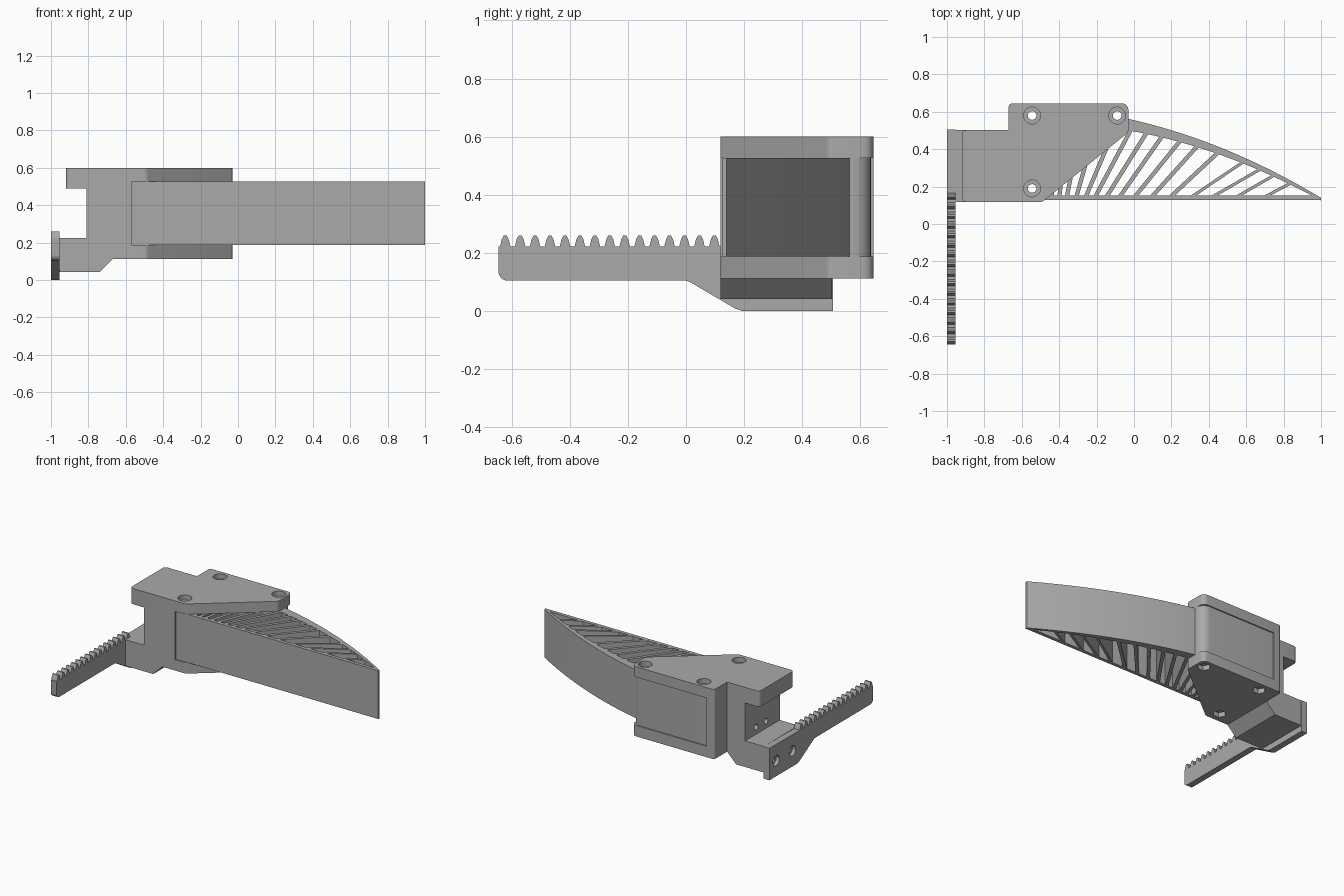
import bpy, bmesh, math
from mathutils import Vector

if "Cube" in bpy.data.objects:
    bpy.data.objects.remove(bpy.data.objects["Cube"], do_unlink=True)

grey = bpy.data.materials.new("mid_grey")
grey.use_nodes = True
grey.diffuse_color = (0.4, 0.4, 0.4, 1)
grey.node_tree.nodes["Principled BSDF"].inputs["Base Color"].default_value = (0.4, 0.4, 0.4, 1)


def rounded(corners, steps=6):
    """Outline from (u, v) or (u, v, radius) corners."""
    out = []
    for i, c in enumerate(corners):
        p = Vector(c[:2])
        if len(c) == 2:
            out.append(p)
            continue
        a = (Vector(corners[i - 1][:2]) - p).normalized()
        b = (Vector(corners[(i + 1) % len(corners)][:2]) - p).normalized()
        half = a.angle(b) / 2
        t = c[2] / math.tan(half)
        centre = p + (a + b).normalized() * (c[2] / math.sin(half))
        start, end = p + a * t - centre, p + b * t - centre
        sweep = start.angle_signed(end)
        for k in range(steps + 1):
            ang = -sweep * k / steps
            cs, sn = math.cos(ang), math.sin(ang)
            out.append(centre + Vector((start.x * cs - start.y * sn, start.x * sn + start.y * cs)))
    return out


def prism(name, outline, low, high, axis="z"):
    """Extrude a flat outline along one axis."""
    place = {"z": lambda u, v, h: (u, v, h),
             "y": lambda u, v, h: (u, h, v),
             "x": lambda u, v, h: (h, u, v)}[axis]
    bm = bmesh.new()
    ends = [[bm.verts.new(place(p[0], p[1], h)) for p in outline] for h in (low, high)]
    bm.faces.new(ends[0])
    bm.faces.new(ends[1])
    n = len(outline)
    for i in range(n):
        j = (i + 1) % n
        bm.faces.new((ends[0][i], ends[0][j], ends[1][j], ends[1][i]))
    bmesh.ops.recalc_face_normals(bm, faces=bm.faces)
    mesh = bpy.data.meshes.new(name)
    bm.to_mesh(mesh)
    bm.free()
    mesh.materials.append(grey)
    obj = bpy.data.objects.new(name, mesh)
    bpy.context.collection.objects.link(obj)
    return obj


def activate(obj):
    bpy.ops.object.select_all(action="DESELECT")
    obj.select_set(True)
    bpy.context.view_layer.objects.active = obj


def drill(targets, centre, radius, low, high, axis="z", sides=28):
    """Cut a round or hexagonal hole out of the given parts."""
    ring = [(centre[0] + radius * math.cos(math.tau * k / sides),
             centre[1] + radius * math.sin(math.tau * k / sides)) for k in range(sides)]
    cutter = prism("cutter", ring, low, high, axis)
    cutter.hide_render = True
    for obj in targets:
        activate(obj)
        mod = obj.modifiers.new("hole", "BOOLEAN")
        mod.operation = "DIFFERENCE"
        mod.solver = "EXACT"
        mod.object = cutter
        bpy.ops.object.modifier_apply(modifier=mod.name)
    bpy.data.objects.remove(cutter, do_unlink=True)


# Clamp plates and the carriage body between them
slant = [(-0.49, 0.118, 0.04), (-0.03, 0.49, 0.03), (-0.03, 0.645, 0.035)]
top_plate = prism("top_plate", rounded(
    [(-0.92, 0.118, 0.025)] + slant + [(-0.67, 0.645, 0.02), (-0.67, 0.502), (-0.92, 0.502, 0.025)]), 0.527, 0.6)
bottom_plate = prism("bottom_plate", rounded(
    [(-0.67, 0.118)] + slant + [(-0.67, 0.645, 0.02)]), 0.112, 0.188)
overhang = prism("top_overhang", rounded(
    [(-0.92, 0.118, 0.025), (-0.7, 0.118), (-0.7, 0.502), (-0.92, 0.502, 0.025)]), 0.49, 0.527)
body = prism("carriage_body", [
    (-0.81, 0.527), (-0.81, 0.225), (-0.955, 0.225), (-0.955, 0.042),
    (-0.74, 0.042), (-0.67, 0.112), (-0.57, 0.112), (-0.57, 0.527)], 0.118, 0.502, "y")
rear_wall = prism("rear_wall", rounded(
    [(-0.67, 0.48), (-0.61, 0.48), (-0.61, 0.645), (-0.67, 0.645, 0.02)]), 0.188, 0.527)

# Toothed rack with a dropped mounting end
TOOTH = [(-0.018, 0.222), (-0.012, 0.247), (-0.005, 0.26),
         (0.005, 0.26), (0.012, 0.247), (0.018, 0.222)]
teeth = [(-0.622 + 0.0514 * i + u, v) for i in range(16) for u, v in TOOTH]
rack = prism("toothed_rack", rounded(
    [(-0.645, 0.222)] + teeth + [(0.505, 0.225), (0.505, 0.002), (0.18, 0.002, 0.07),
                                 (0.005, 0.105, 0.05), (-0.645, 0.105, 0.03)]), -1, -0.955, "x")
rack.data.update()
for v in rack.data.vertices:
    v.co.z = 0 if v.co.z < 0.003 else v.co.z

# Finger: solid root, curved back skin, flat front skin
Z0, Z1 = 0.188, 0.527


def outer(x):
    return 0.555 - 0.232 * x - 0.183 * x * x


def inner(x):
    return outer(x) - 0.06 + 0.045 * x


root = prism("finger_root", rounded(
    [(-0.57, 0.128), (-0.51, 0.128), (-0.06, 0.495), (-0.03, 0.52),
     (-0.03, 0.636, 0.06), (-0.61, 0.636), (-0.61, 0.4), (-0.57, 0.4)]), Z0, Z1)
xs = [-0.05 + 1.05 * k / 32 for k in range(33)]
prism("finger_back_skin", [(x, outer(x)) for x in xs]
      + [(x, inner(x)) for x in reversed(xs)], Z0, Z1)
prism("finger_front_skin", [(-0.53, 0.128), (1, 0.128), (1, 0.14), (0.97, 0.152), (-0.5, 0.152)], Z0, Z1)

# Fanned ribs, leaning further over toward the tip
RIBS = [(-0.44, 86), (-0.4, 83), (-0.36, 79), (-0.31, 74), (-0.26, 67), (-0.21, 62),
        (-0.15, 58), (-0.08, 55), (0.0, 51), (0.09, 48), (0.19, 43), (0.3, 34),
        (0.41, 30), (0.54, 30), (0.69, 28)]
for i, (x, angle) in enumerate(RIBS):
    d = Vector((math.cos(math.radians(angle)), math.sin(math.radians(angle))))
    p = Vector((x, 0.14))
    side = Vector((-d.y, d.x)) * (0.011 if x < 0.3 else 0.008)
    q = p.copy()
    while q.y < inner(q.x) + 0.012 and q.y < 0.17 + (q.x + 0.48) * 0.82:
        q += d * 0.004
    prism(f"finger_rib_{i + 1}", [p - side, q - side, q + side, p + side], Z0, Z1)

# Clamp screw holes: round recess on top, hexagonal nut pocket below
for centre in [(-0.545, 0.58), (-0.09, 0.58), (-0.545, 0.19)]:
    drill([top_plate, bottom_plate, body, root], centre, 0.023, -0.1, 0.8)
    drill([top_plate], centre, 0.045, 0.565, 0.8)
    drill([bottom_plate, body], centre, 0.043, -0.1, 0.145, sides=6)

# Rack mounting screws and small holes in the side wall
for y in (0.25, 0.43):
    drill([rack], (y, 0.11), 0.036, -1.1, -0.975, "x")
    drill([rack, body], (y, 0.11), 0.02, -1.1, -0.85, "x")
for y in (0.27, 0.38):
    drill([body], (y, 0.275), 0.02, -0.9, -0.72, "x")

# Smooth the rounded corners and keep the hard edges
for obj in bpy.context.collection.objects:
    if obj.type == "MESH" and grey.name in obj.data.materials:
        activate(obj)
        bpy.ops.object.shade_smooth_by_angle(angle=math.radians(30))
